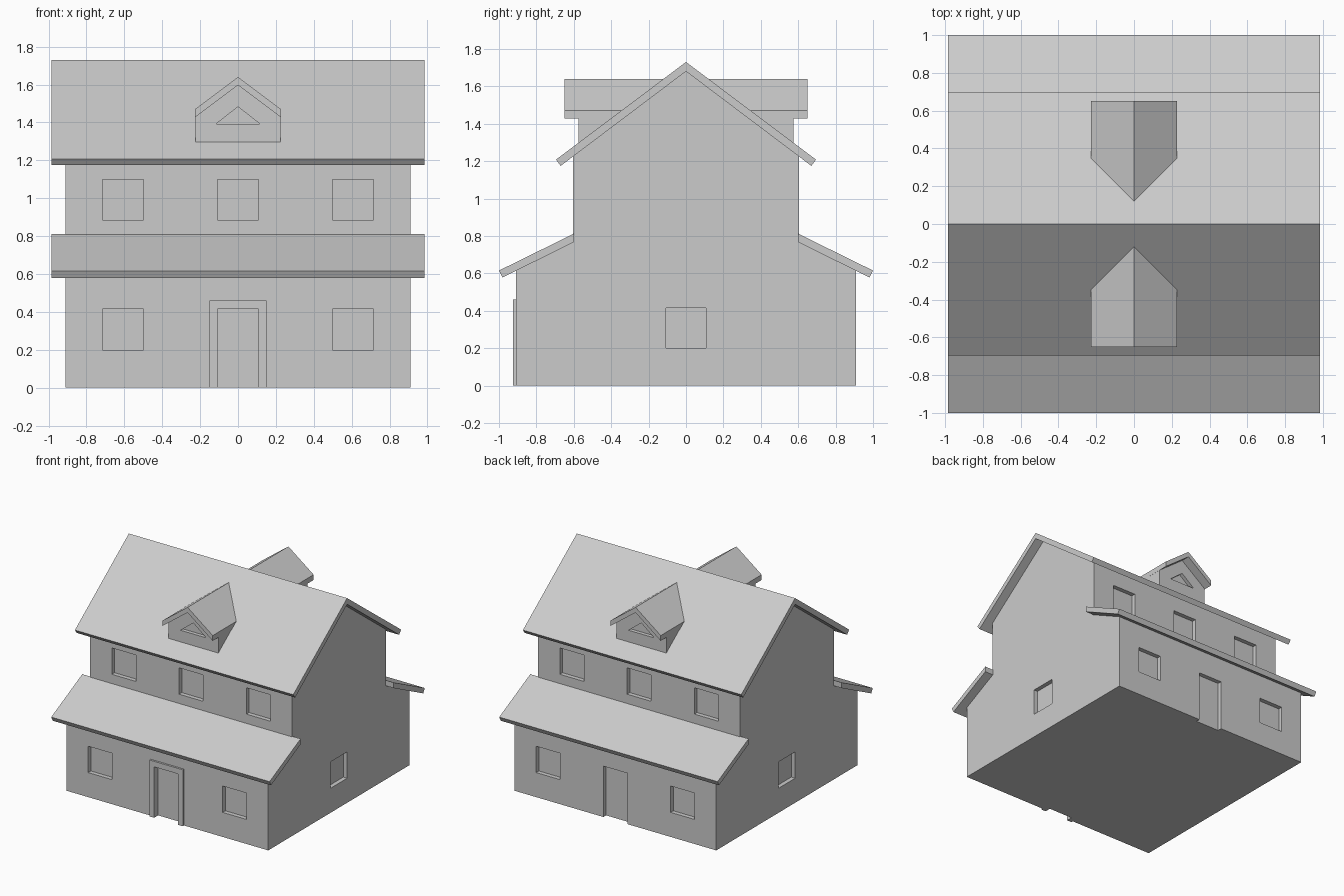
import bpy, bmesh
from mathutils import Matrix, Vector

if "Cube" in bpy.data.objects:
    bpy.data.objects.remove(bpy.data.objects["Cube"])


def add_prism(bm, profile, axis, a, b):
    """Extrude a profile along x (profile = y,z) or along y (profile = x,z)."""
    def point(p, t):
        return (t, p[0], p[1]) if axis == 'x' else (p[0], t, p[1])
    face = bm.faces.new([bm.verts.new(point(p, a)) for p in profile])
    ext = bmesh.ops.extrude_face_region(bm, geom=[face])
    moved = [g for g in ext['geom'] if isinstance(g, bmesh.types.BMVert)]
    bmesh.ops.translate(bm, verts=moved, vec=Vector(point((0, 0), b - a)))


def finish(bm, name):
    bmesh.ops.recalc_face_normals(bm, faces=bm.faces[:])
    mesh = bpy.data.meshes.new(name)
    bm.to_mesh(mesh)
    bm.free()
    obj = bpy.data.objects.new(name, mesh)
    bpy.context.collection.objects.link(obj)
    return obj


def prism(name, profile, axis, a, b):
    bm = bmesh.new()
    add_prism(bm, profile, axis, a, b)
    return finish(bm, name)


def rect(x0, x1, z0, z1):
    return [(x0, z0), (x1, z0), (x1, z1), (x0, z1)]


def mirrored(half):
    """Close a profile symmetrically; the half starts and ends on the centre line."""
    return half + [(-u, v) for u, v in reversed(half) if u > 0]


def cut(obj, cutter):
    mod = obj.modifiers.new("openings", 'BOOLEAN')
    mod.operation = 'DIFFERENCE'
    mod.solver = 'EXACT'
    mod.object = cutter
    bpy.context.view_layer.objects.active = obj
    bpy.ops.object.modifier_apply(modifier=mod.name)
    bpy.data.objects.remove(cutter)


WALL, UPPER, DEPTH, HALF = 0.91, 0.605, 0.035, 0.108
ROOF_X = 0.985

# house walls: stepped gable profile
right = [(WALL, 0), (WALL, 0.62), (UPPER, 0.77), (UPPER, 1.235)]
walls = prism("house_walls",
              right + [(0, 1.69)] + [(-y, z) for y, z in reversed(right)],
              'x', -WALL, WALL)

# window and door recesses
bm = bmesh.new()
for s in (-1, 1):
    for x in (-0.607, 0, 0.607):
        low = -0.1 if x == 0 else 0.2
        add_prism(bm, rect(x - HALF, x + HALF, low, 0.415), 'y',
                  s * (WALL - DEPTH), s * (WALL + 0.05))
        add_prism(bm, rect(x - HALF, x + HALF, 0.885, 1.1), 'y',
                  s * (UPPER - DEPTH), s * (UPPER + 0.05))
    add_prism(bm, rect(-HALF, HALF, 0.2, 0.415), 'x',
              s * (WALL - DEPTH), s * (WALL + 0.05))
cut(walls, finish(bm, "opening_cutter"))

# front door frame
prism("door_frame", [(-0.15, 0), (-0.15, 0.46), (0.15, 0.46), (0.15, 0),
                     (HALF, 0), (HALF, 0.415), (-HALF, 0.415), (-HALF, 0)],
      'y', -0.926, -WALL)

# main roof
eave = [(0.695, 1.208), (0.67, 1.175)]
prism("main_roof", [(0, 1.73)] + eave + [(0, 1.68)]
      + [(-y, z) for y, z in reversed(eave)], 'x', -ROOF_X, ROOF_X)

for s, side in ((-1, "front"), (1, "back")):
    # lean-to roof over the ground floor
    lean = [(0.6, 0.812), (1.0, 0.615), (0.981, 0.578), (0.6, 0.767)]
    prism(side + "_lower_roof", [(s * y, z) for y, z in lean], 'x', -ROOF_X, ROOF_X)

    # dormer walls with triangular recess
    dormer = prism(side + "_dormer_walls",
                   [(-0.225, 1.29), (0.225, 1.29), (0.225, 1.44),
                    (0, 1.61), (-0.225, 1.44)], 'y', s * 0.575, s * 0.13)
    cut(dormer, prism("dormer_cutter", [(-0.115, 1.393), (0.115, 1.393), (0, 1.483)],
                      'y', s * 0.545, s * 0.62))

    # dormer roof
    prism(side + "_dormer_roof",
          [(0, 1.64), (0.227, 1.47), (0.227, 1.427), (0, 1.597),
           (-0.227, 1.427), (-0.227, 1.47)], 'y', s * 0.65, s * 0.1)
